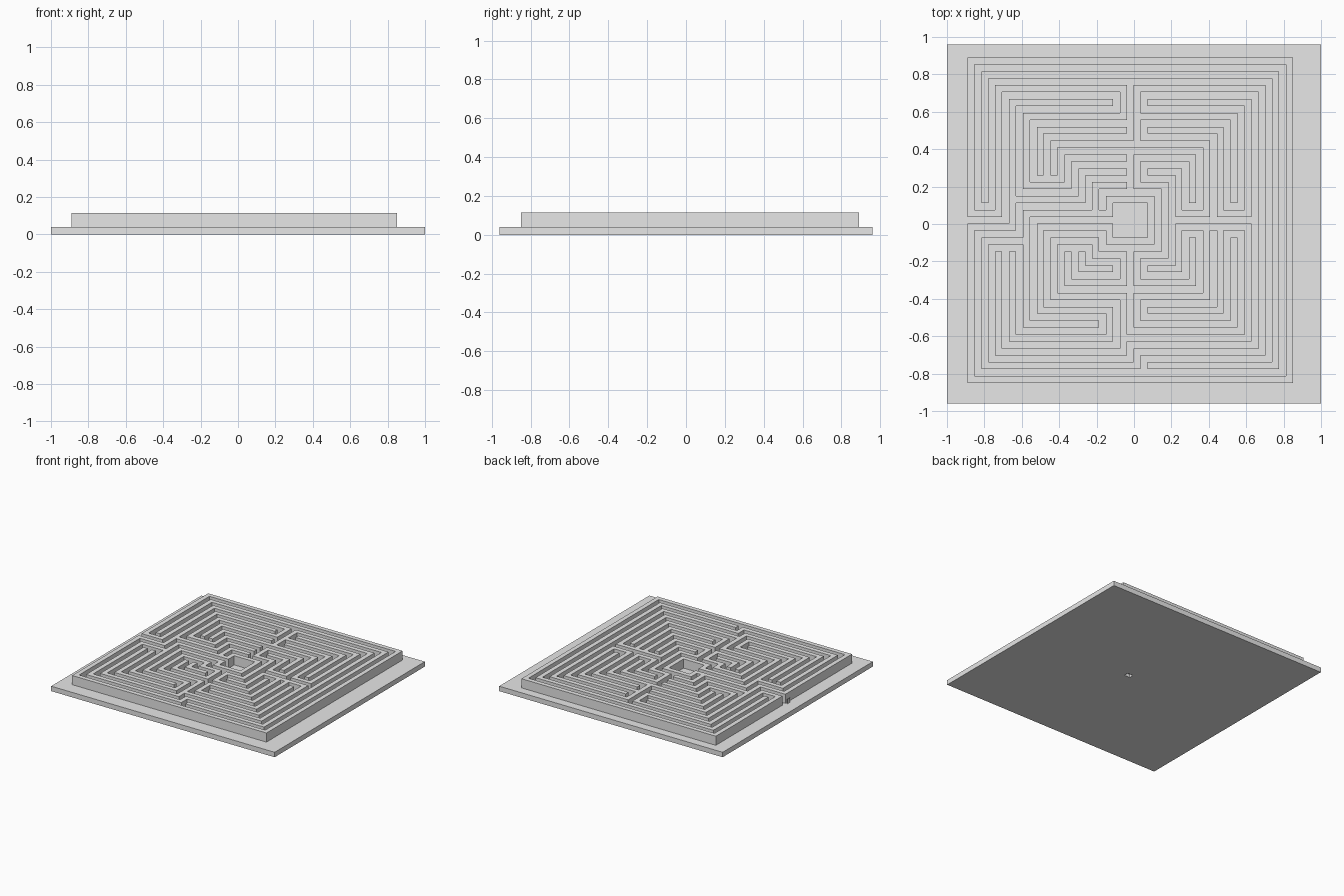
import bpy
import bmesh
from mathutils import Matrix

if "Cube" in bpy.data.objects:
    bpy.data.objects.remove(bpy.data.objects["Cube"], do_unlink=True)

# One plain stone colour
stone = bpy.data.materials.new("light_grey")
stone.use_nodes = True
grey = (0.8, 0.8, 0.8, 1)
stone.diffuse_color = grey
stone.node_tree.nodes["Principled BSDF"].inputs["Base Color"].default_value = grey

COUNT = 47                    # cells along each side of the maze
CELL = 1.74 / COUNT
LAST = COUNT - 1
LEFT, BACK = -0.89, 0.89
BASE_TOP = 0.04


def finish(name, bm):
    """Turn a bmesh into a named grey object."""
    mesh = bpy.data.meshes.new(name)
    bmesh.ops.recalc_face_normals(bm, faces=bm.faces[:])
    bm.to_mesh(mesh)
    bm.free()
    mesh.materials.append(stone)
    obj = bpy.data.objects.new(name, mesh)
    bpy.context.collection.objects.link(obj)
    return obj


def box(name, centre, size):
    bm = bmesh.new()
    matrix = Matrix.Translation(centre) @ Matrix.Diagonal((*size, 1))
    bmesh.ops.create_cube(bm, size=1, matrix=matrix)
    return finish(name, bm)


# Base slab with a small recess underneath
base = box("base_slab", (0, 0, BASE_TOP / 2), (2, 1.92, BASE_TOP))
cutter = box("recess_cutter", (0.06, 0.01, 0), (0.05, CELL, 0.05))
cutter.hide_render = True
cutter.hide_viewport = True
cutter.display_type = 'WIRE'
cut = base.modifiers.new("recess", 'BOOLEAN')
cut.operation = 'DIFFERENCE'
cut.solver = 'EXACT'
cut.object = cutter

# Maze plan: a set of (column, row) cells that are walls
cells = set()


def line(a, b):
    """Fill a straight wall between two cells."""
    for col in range(min(a[0], b[0]), max(a[0], b[0]) + 1):
        for row in range(min(a[1], b[1]), max(a[1], b[1]) + 1):
            cells.add((col, row))


def on_side(side, ring, t):
    """Cell at position t on one side of a square ring."""
    far = LAST - ring
    return {"N": (t, ring), "S": (t, far), "W": (ring, t), "E": (far, t)}[side]


def run(sides, ring, start, end):
    """Fill a wall that follows the named sides of a ring."""
    points = [on_side(sides[0], ring, start)]
    for a, b in zip(sides, sides[1:]):
        col = ring if "W" in a + b else LAST - ring
        row = ring if "N" in a + b else LAST - ring
        points.append((col, row))
    points.append(on_side(sides[-1], ring, end))
    for a, b in zip(points, points[1:]):
        line(a, b)


# Outer wall and the wall of the central room, both open on the left
for ring, start, end in ((0, 22, 24), (20, 22, 24)):
    run("WNESW", ring, start, end)

# Long walls
run("WNES", 2, 20, 26)
run("WNE", 12, 16, 22)
for ring in (4, 18):
    run("NES", ring, 24, 24)

# Corner walls: back left, back right, front right, front left
back_left = {4: (22, 22), 6: (24, 20), 8: (18, 22), 10: (16, 22),
             14: (18, 22), 16: (20, 22), 18: (22, 22)}
front_left = {2: (26, 24), 4: (28, 22), 6: (28, 20), 8: (22, 18), 10: (24, 20),
              12: (26, 22), 14: (28, 22), 16: (28, 20), 18: (26, 22)}
back_right = {6: (26, 22), 8: (24, 20), 10: (26, 22), 14: (24, 20), 16: (26, 22)}
front_right = {6: (24, 22), 8: (26, 24), 10: (24, 26), 12: (24, 24),
               14: (26, 24), 16: (24, 26)}
for sides, table in (("WN", back_left), ("WS", front_left),
                     ("NE", back_right), ("ES", front_right)):
    for ring, (start, end) in table.items():
        run(sides, ring, start, end)

# Short links across the rings
across = {18: [(8, 14)], 20: [(6, 16)], 22: [(0, 4), (8, 20), (30, 34), (36, 40)],
          24: [(0, 6), (10, 20), (30, 40)], 26: [(2, 8), (12, 18)]}
along = {20: [(36, 40)], 22: [(4, 8), (28, 32), (34, 42)],
         24: [(4, 12), (14, 18), (28, 32), (34, 38), (42, 44)]}
for row, spans in across.items():
    for a, b in spans:
        line((a, row), (b, row))
for col, spans in along.items():
    for a, b in spans:
        line((col, a), (col, b))

# Raise the plan into walls
bm = bmesh.new()
corners = {}


def corner(col, row):
    if (col, row) not in corners:
        corners[col, row] = bm.verts.new((LEFT + col * CELL, BACK - row * CELL, BASE_TOP))
    return corners[col, row]


for c, r in sorted(cells):
    bm.faces.new([corner(c, r), corner(c, r + 1), corner(c + 1, r + 1), corner(c + 1, r)])
raised = bmesh.ops.extrude_face_region(bm, geom=bm.faces[:])["geom"]
top = [v for v in raised if isinstance(v, bmesh.types.BMVert)]
bmesh.ops.translate(bm, verts=top, vec=(0, 0, 2 * CELL))
finish("maze_walls", bm)

# Small upright plate beside the entrance
box("entrance_marker", (-0.906, -CELL / 2, BASE_TOP + CELL / 2), (0.002, CELL, CELL))
